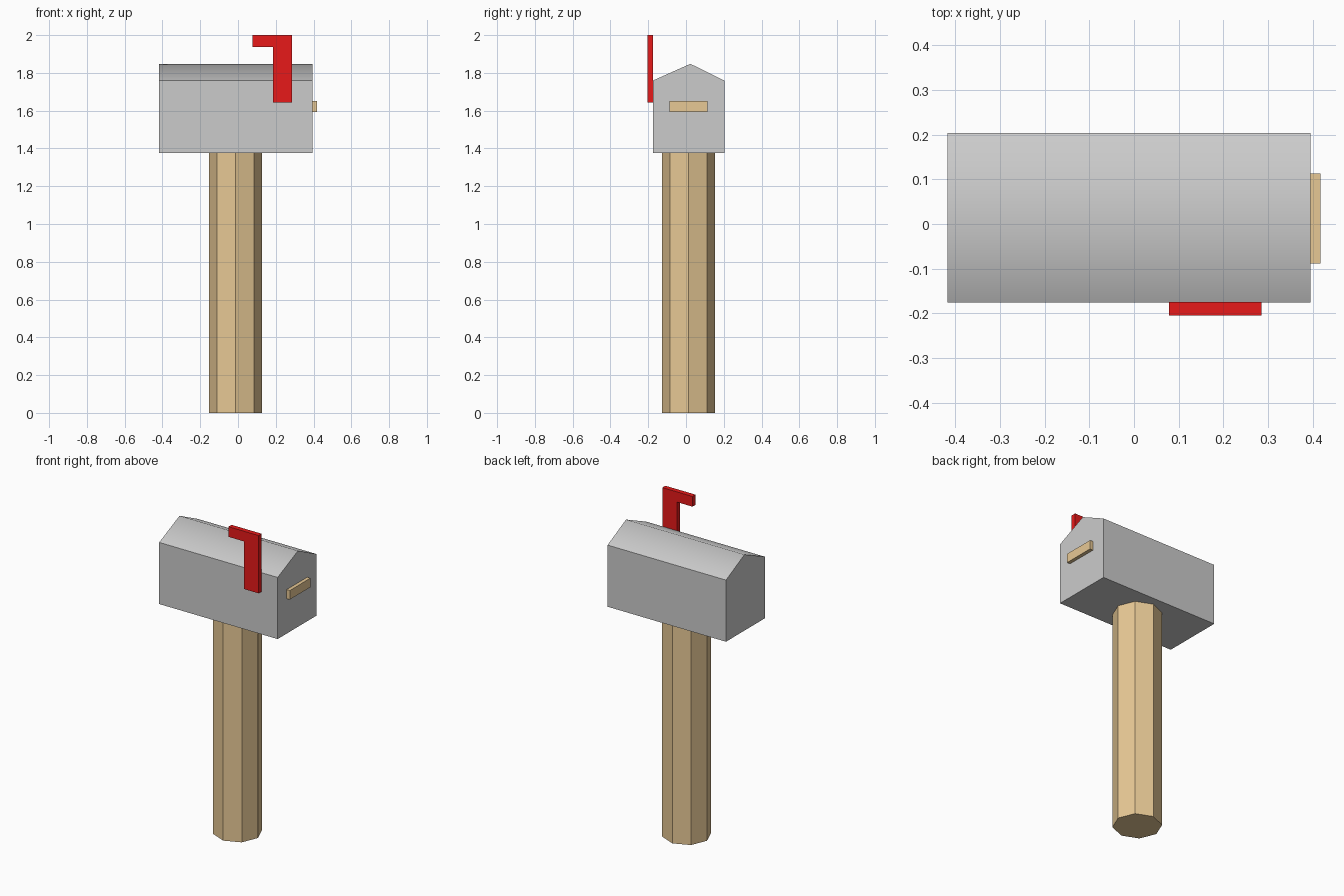
import bpy, math

if "Cube" in bpy.data.objects:
    bpy.data.objects.remove(bpy.data.objects["Cube"])


def material(name, rgb):
    m = bpy.data.materials.new(name)
    m.diffuse_color = (*rgb, 1)
    m.use_nodes = True
    m.node_tree.nodes["Principled BSDF"].inputs["Base Color"].default_value = m.diffuse_color
    return m


wood = material("wood", (0.80, 0.58, 0.30))
red = material("red", (0.80, 0.01, 0.01))


def prism(name, profile, place, a, b, mat=None):
    """Extrude a 2D profile between a and b; place(u, v, t) gives the 3D point."""
    n = len(profile)
    verts = [place(u, v, t) for t in (a, b) for u, v in profile]
    faces = [tuple(reversed(range(n))), tuple(range(n, 2 * n))]
    faces += [(i, (i + 1) % n, n + (i + 1) % n, n + i) for i in range(n)]
    mesh = bpy.data.meshes.new(name)
    mesh.from_pydata(verts, [], faces)
    if mat:
        mesh.materials.append(mat)
    obj = bpy.data.objects.new(name, mesh)
    bpy.context.collection.objects.link(obj)
    return obj


def along_x(u, v, t):
    return (t, u, v)


def along_y(u, v, t):
    return (u, t, v)


def along_z(u, v, t):
    return (u, v, t)


# Octagonal post
octagon = [(-0.013 + 0.14 * math.cos(i * math.pi / 4),
            0.013 + 0.14 * math.sin(i * math.pi / 4)) for i in range(8)]
prism("post", octagon, along_z, 0, 1.377, wood)

# Gabled box, softly shaded over the ridge only
box = prism("mailbox", [(-0.176, 1.377), (0.204, 1.377), (0.204, 1.759),
                        (0.023, 1.848), (-0.176, 1.759)], along_x, -0.417, 0.395)
bpy.context.view_layer.objects.active = box
box.select_set(True)
bpy.ops.object.shade_smooth_by_angle(angle=math.radians(56))

# Door handle
prism("door_handle", [(-0.088, 1.594), (0.113, 1.594), (0.113, 1.65), (-0.088, 1.65)],
      along_x, 0.395, 0.417, wood)

# Signal flag: upright with a short arm, wound so its normals face outward
prism("signal_flag", [(0.185, 1.642), (0.185, 1.937), (0.078, 1.937),
                      (0.078, 2.0), (0.285, 2.0), (0.285, 1.642)],
      along_y, -0.205, -0.175, red)
